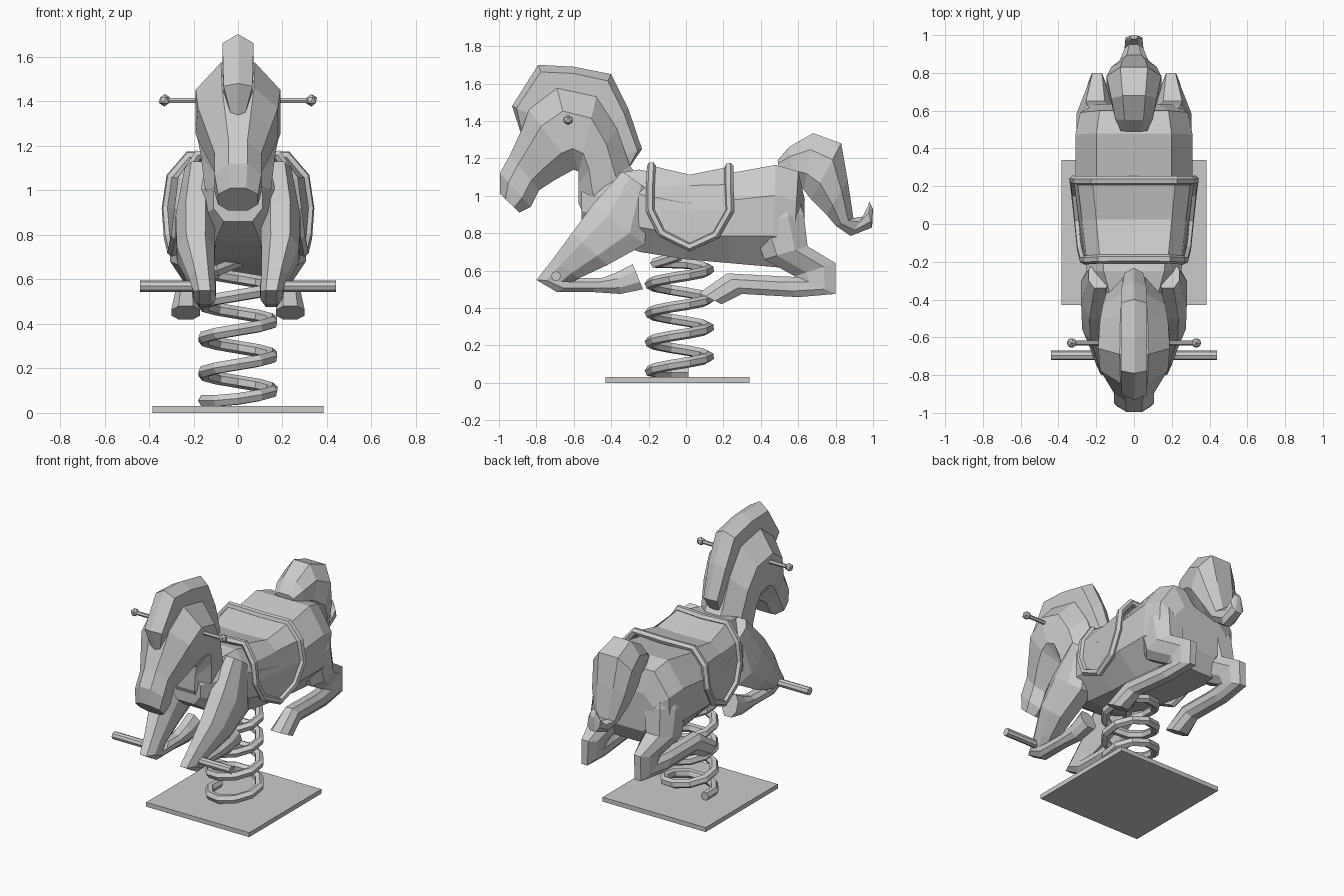
import bpy, bmesh, math
from mathutils import Vector


def make(name, bm):
    bmesh.ops.recalc_face_normals(bm, faces=bm.faces)
    me = bpy.data.meshes.new(name)
    bm.to_mesh(me)
    bm.free()
    ob = bpy.data.objects.new(name, me)
    bpy.context.collection.objects.link(ob)
    return ob


def mirror(ob):
    ob.modifiers.new("Mirror", 'MIRROR').use_mirror_merge = False


# Chamfered-box loft. Each section: (y, z) of one profile edge, (y, z) of the other, centre x, half width
# fx / fb: relative width of the first / second edge, fz: relative height of the sides
def loft(name, sections, fx=.5, fz=.42, fb=None):
    fb = fb or fx
    shape = [(1, fz), (fx, 1), (-fx, 1), (-1, fz), (-1, -fz), (-fb, -1), (fb, -1), (1, -fz)]
    bm = bmesh.new()
    rings = []
    for y1, z1, y2, z2, xc, w in sections:
        a, b = Vector((xc, y1, z1)), Vector((xc, y2, z2))
        mid, half = (a + b) / 2, (a - b) / 2
        rings.append([bm.verts.new(mid + half * v + Vector((w * u, 0, 0))) for u, v in shape])
    for r, s in zip(rings, rings[1:]):
        for i in range(8):
            j = (i + 1) % 8
            bm.faces.new((r[i], r[j], s[j], s[i]))
    bm.faces.new(rings[0])
    bm.faces.new(rings[-1])
    return make(name, bm)


# Tube along a list of points
def tube(name, pts, radius, cyclic=False, res=1):
    cu = bpy.data.curves.new(name, 'CURVE')
    cu.dimensions = '3D'
    cu.bevel_depth = radius
    cu.bevel_resolution = res
    cu.use_fill_caps = True
    sp = cu.splines.new('POLY')
    sp.points.add(len(pts) - 1)
    for p, co in zip(sp.points, pts):
        p.co = (*co, 1)
    sp.use_cyclic_u = cyclic
    sp.use_smooth = False
    ob = bpy.data.objects.new(name, cu)
    bpy.context.collection.objects.link(ob)
    bpy.ops.object.select_all(action='DESELECT')
    ob.select_set(True)
    bpy.context.view_layer.objects.active = ob
    bpy.ops.object.convert(target='MESH')
    return bpy.context.view_layer.objects.active


# Base plate
bm = bmesh.new()
bmesh.ops.create_cube(bm, size=1)
for v in bm.verts:
    v.co = (v.co.x * .77, v.co.y * .77 - .045, (v.co.z + .5) * .03)
make("base_plate", bm)

# Spring: flat coil at the bottom, rising turns, end tucked into the belly
coil = [(.04, -.1, .055)]
for i in range(43):
    t = i / 10 + .2
    a = math.pi * (.5 + 2 * t)
    z = .055 + .155 * max(0, t - .45)
    coil.append((.158 * math.cos(a), -.035 + .158 * math.sin(a), min(z, .64)))
coil.append((0, -.035, .68))
tube("spring", coil[1:], .029)

# Body
loft("body", [
    (-.56, 1.06, -.56, .86, 0, .11),
    (-.43, 1.11, -.43, .77, 0, .175),
    (-.25, 1.14, -.25, .70, 0, .25),
    (0, 1.09, 0, .66, 0, .285),
    (.23, 1.12, .23, .64, 0, .31),
    (.48, 1.165, .46, .62, 0, .31),
    (.60, 1.13, .57, .61, 0, .285),
    (.635, .98, .63, .72, 0, .2)], .64, .4, .58)

# Head and neck, narrowing towards the mane
loft("head_and_neck", [
    (-.995, 1.01, -.89, .91, 0, .09),
    (-.995, 1.12, -.83, .94, 0, .105),
    (-.94, 1.22, -.785, 1.03, 0, .105),
    (-.88, 1.35, -.70, 1.085, 0, .145),
    (-.84, 1.46, -.60, 1.14, 0, .18),
    (-.69, 1.575, -.575, 1.13, 0, .19),
    (-.48, 1.53, -.575, 1.11, 0, .18),
    (-.37, 1.36, -.575, 1.06, 0, .165),
    (-.30, 1.16, -.575, .96, 0, .15),
    (-.24, 1.08, -.52, .84, 0, .13)], .4, .45, .5)

# Mane, ridged along its outer edge
loft("mane", [
    (-.885, 1.34, -.84, 1.32, 0, .03),
    (-.93, 1.48, -.80, 1.42, 0, .065),
    (-.79, 1.70, -.72, 1.50, 0, .07),
    (-.60, 1.69, -.60, 1.50, 0, .07),
    (-.40, 1.65, -.50, 1.46, 0, .07),
    (-.31, 1.47, -.43, 1.33, 0, .065),
    (-.235, 1.25, -.36, 1.20, 0, .05),
    (-.30, 1.155, -.33, 1.15, 0, .035)], .06, .62, .9)

# Front legs, knees bent back
mirror(loft("front_leg", [
    (-.34, 1.13, -.20, 1.03, .18, .06),
    (-.50, .95, -.22, .74, .19, .09),
    (-.61, .80, -.42, .63, .19, .085),
    (-.72, .65, -.57, .56, .165, .06),
    (-.80, .55, -.61, .54, .15, .05),
    (-.69, .485, -.57, .56, .15, .048),
    (-.50, .485, -.45, .56, .15, .045),
    (-.35, .475, -.37, .59, .15, .048),
    (-.23, .50, -.285, .635, .15, .052)]))

# Hind legs, shins running forward
mirror(loft("hind_leg", [
    (.40, 1.02, .58, 1.05, .16, .09),
    (.34, .86, .63, .90, .19, .115),
    (.42, .66, .65, .73, .205, .10),
    (.58, .57, .80, .64, .195, .05),
    (.60, .565, .80, .475, .20, .045),
    (.50, .57, .60, .458, .215, .048),
    (.22, .585, .30, .475, .23, .05),
    (.07, .48, .19, .42, .235, .065)]))

# Tail
loft("tail", [
    (.49, 1.19, .50, 1.13, 0, .07),
    (.55, 1.26, .57, 1.09, 0, .10),
    (.68, 1.335, .63, 1.03, 0, .12),
    (.83, 1.28, .67, .98, 0, .145),
    (.865, 1.08, .75, .90, 0, .12),
    (.895, .88, .80, .84, 0, .075),
    (.95, .89, .88, .785, 0, .05),
    (.97, .94, .995, .83, 0, .045),
    (.98, .97, 1.0, .93, 0, .02)])

# Saddle outline: front edge and back edge, from the spine down to the flap tip
front = [(0, -.185, 1.15), (.18, -.185, 1.16), (.25, -.19, 1.05), (.265, -.19, .92), (.28, -.13, .80)]
back = [(0, .23, 1.15), (.22, .23, 1.155), (.30, .23, 1.06), (.32, .235, .92), (.31, .16, .79)]
tip = (.295, .02, .725)
right = front + [tip] + back[::-1]

# Saddle sheet with a dipped seat
bm = bmesh.new()
rows = []
for i, (f, b) in enumerate(zip(front, back)):
    f, b = Vector(f), Vector(b)
    m = (f + b) / 2 + Vector((0, 0, -.045 if i < 2 else 0))
    rows.append([bm.verts.new(c) for c in (f, m, b)])
rows.append([bm.verts.new(tip)] * 3)
for r, s in zip(rows, rows[1:]):
    for j in range(2):
        bm.faces.new(list(dict.fromkeys((r[j], r[j + 1], s[j + 1], s[j]))))
mirror(make("saddle", bm))

# Saddle rim
loop = right + [(-x, y, z) for x, y, z in right[-2:0:-1]]
tube("saddle_rim", loop, .024, True)

# Hand grips with ball ends, and foot pegs
for s, side in ((1, "right"), (-1, "left")):
    tube("handle_" + side, [(s * .12, -.63, 1.405), (s * .33, -.63, 1.405)], .013)
    bm = bmesh.new()
    bmesh.ops.create_icosphere(bm, subdivisions=1, radius=.028)
    ob = make("handle_knob_" + side, bm)
    ob.location = (s * .33, -.63, 1.405)
    tube("foot_peg_" + side, [(s * .13, -.695, .57), (s * .44, -.695, .57)], .026, res=2)
